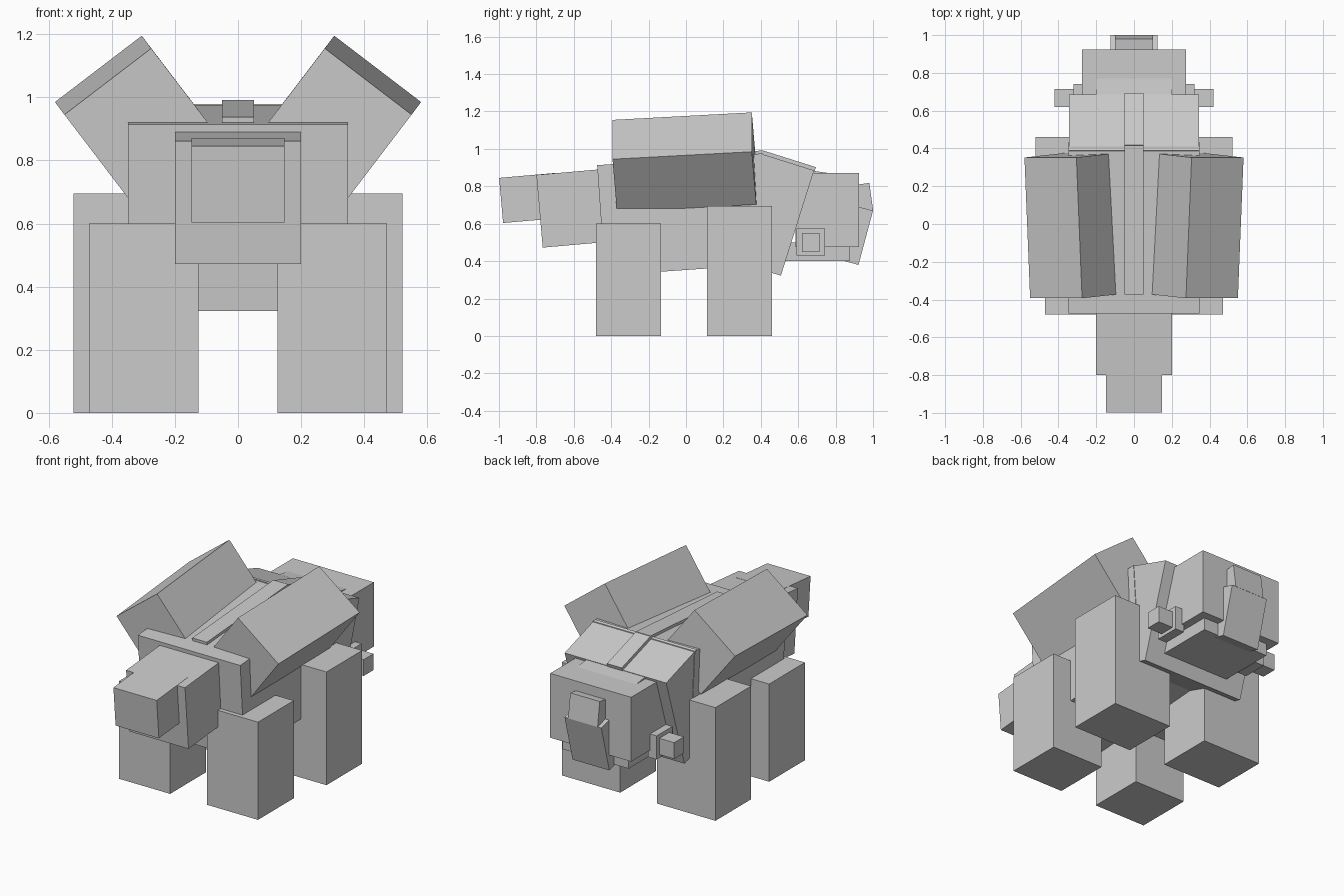
import bpy, bmesh, math
from mathutils import Vector

if "Cube" in bpy.data.objects:
    bpy.data.objects.remove(bpy.data.objects["Cube"])


def prism(name, corner, u, v, w):
    """Box spanned by three edge vectors from one corner."""
    corner, u, v, w = map(Vector, (corner, u, v, w))
    bm = bmesh.new()
    bmesh.ops.create_cube(bm, size=1)
    for vert in bm.verts:
        a, b, c = (t + 0.5 for t in vert.co)
        vert.co = corner + u * a + v * b + w * c
    bmesh.ops.recalc_face_normals(bm, faces=bm.faces)
    mesh = bpy.data.meshes.new(name)
    bm.to_mesh(mesh)
    bm.free()
    ob = bpy.data.objects.new(name, mesh)
    bpy.context.collection.objects.link(ob)
    return ob


def slab(name, half, y, z, deg, length, height):
    """Centred box pitched in the side view; (y, z) is its top corner at -y."""
    a = math.radians(deg)
    s, c = math.sin(a), math.cos(a)
    return prism(name, (-half, y, z), (2 * half, 0, 0),
                 (0, c * length, s * length), (0, s * height, -c * height))


def pair(name, x, y, z):
    """Upright box given by ranges, with its mirror image."""
    for side, tag in ((1, "right"), (-1, "left")):
        prism(f"{name}_{tag}", (side * x[0], y[0], z[0]), (side * (x[1] - x[0]), 0, 0),
              (0, y[1] - y[0], 0), (0, 0, z[1] - z[0]))


# Trunk of the body and neck, each with a thin ridge
slab("body", 0.348, -0.475, 0.913, 4, 0.888, 0.592)
slab("body_ridge", 0.05, -0.373, 0.937, 4, 0.79, 0.03)
slab("neck", 0.345, 0.389, 0.978, -17.5, 0.31, 0.59)
slab("neck_ridge", 0.05, 0.417, 0.99, -17.5, 0.291, 0.03)

# Two-step tail
slab("tail_base", 0.2, -0.80, 0.861, 5, 0.40, 0.39)
slab("tail_tip", 0.147, -0.999, 0.845, 5, 0.30, 0.242)

# Head, jaw and snout
slab("head", 0.275, 0.585, 0.87, 0, 0.34, 0.395)
slab("head_crest", 0.2, 0.62, 0.891, -8, 0.2, 0.05)
slab("jaw", 0.225, 0.50, 0.50, 0, 0.377, 0.10)
slab("snout_upper", 0.10, 0.881, 0.804, 8, 0.10, 0.15)
slab("snout_lower", 0.125, 0.913, 0.693, -15, 0.09, 0.30)

# Cheek plates with studs
pair("cheek_plate", (0.26, 0.32), (0.59, 0.742), (0.43, 0.575))
pair("cheek_stud", (0.31, 0.42), (0.62, 0.715), (0.45, 0.55))

# Legs
pair("tail_side_leg", (0.125, 0.472), (-0.48, -0.133), (0, 0.60))
pair("head_side_leg", (0.125, 0.522), (0.113, 0.46), (0, 0.695))

# Large tilted blocks on the back
for side, tag in ((1, "right"), (-1, "left")):
    prism(f"back_block_{tag}", (side * 0.55, -0.393, 0.945), (side * -0.275, 0, 0.21),
          (side * -0.215, 0.024, -0.282), (side * 0.03, 0.745, 0.04))
